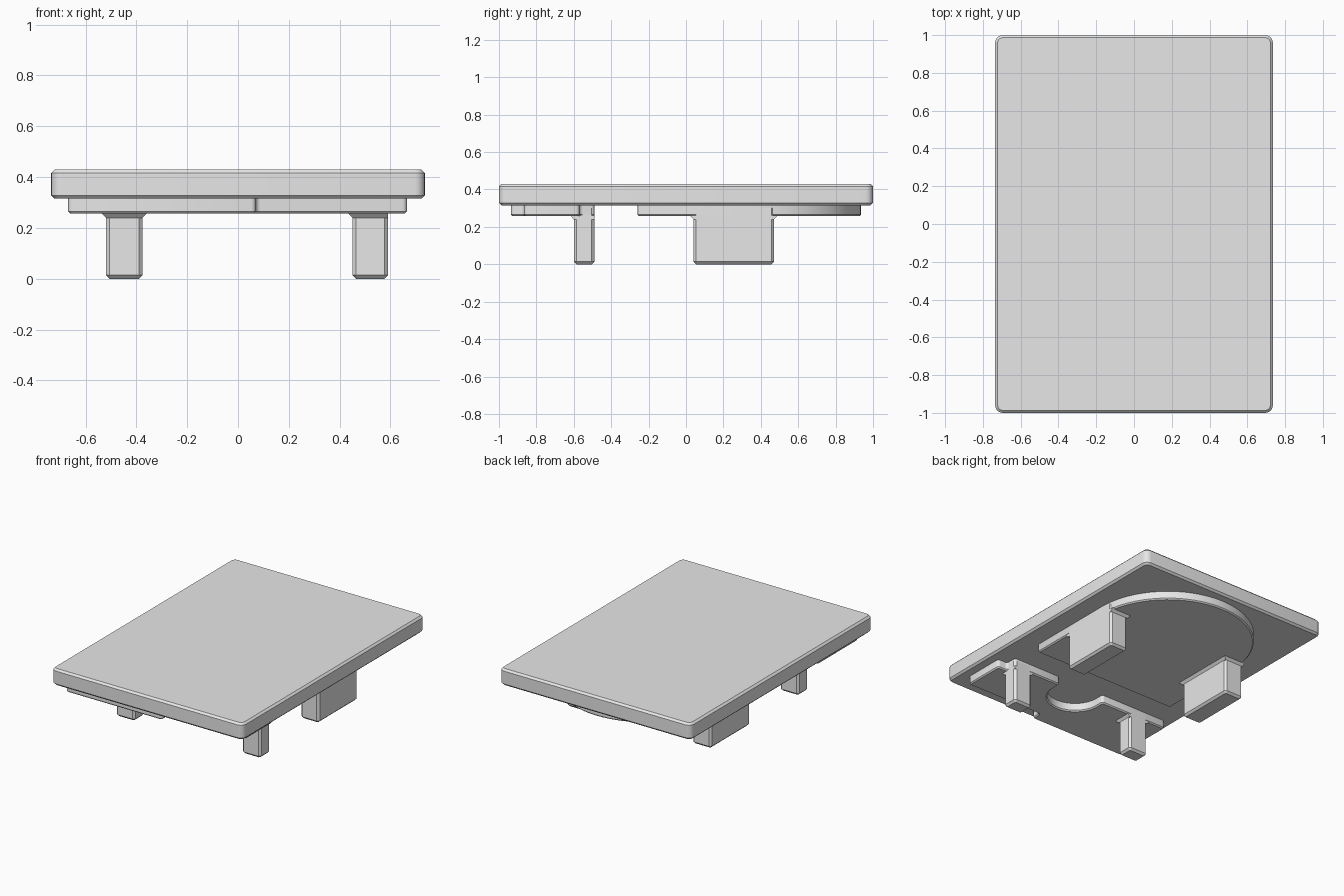
import bpy
import bmesh
from math import sin, cos, pi, radians

cube = bpy.data.objects.get("Cube")
if cube:
    bpy.data.objects.remove(cube, do_unlink=True)

grey = bpy.data.materials.new("plain grey")
grey.use_nodes = True
grey.diffuse_color = (0.8, 0.8, 0.8, 1)
grey.node_tree.nodes["Principled BSDF"].inputs["Base Color"].default_value = grey.diffuse_color


def finish(name, bm):
    bmesh.ops.recalc_face_normals(bm, faces=bm.faces)
    mesh = bpy.data.meshes.new(name)
    bm.to_mesh(mesh)
    bm.free()
    obj = bpy.data.objects.new(name, mesh)
    mesh.materials.append(grey)
    bpy.context.collection.objects.link(obj)
    bpy.ops.object.select_all(action="DESELECT")
    obj.select_set(True)
    bpy.context.view_layer.objects.active = obj
    bpy.ops.object.shade_smooth_by_angle(angle=radians(31))
    return obj


def prism(name, outline, z0, z1, corner, segments, chamfer, chamfer_top=False):
    """Extrude an outline, round its sharp upright corners, chamfer its rims."""
    bm = bmesh.new()
    base = bm.faces.new([bm.verts.new((x, y, z0)) for x, y in outline])
    side = bmesh.ops.extrude_face_region(bm, geom=[base])["geom"]
    for v in side:
        if isinstance(v, bmesh.types.BMVert):
            v.co.z = z1
    bmesh.ops.recalc_face_normals(bm, faces=bm.faces)
    upright = [e for e in bm.edges
               if abs(e.verts[0].co.z - e.verts[1].co.z) > 0.01
               and e.calc_face_angle() > radians(35)]
    bmesh.ops.bevel(bm, geom=upright, offset=corner, segments=segments,
                    profile=0.5, affect="EDGES")
    levels = [z0, z1] if chamfer_top else [z0]
    rim = [e for e in bm.edges
           if any(all(abs(v.co.z - z) < 1e-4 for v in e.verts) for z in levels)]
    bmesh.ops.bevel(bm, geom=rim, offset=chamfer, segments=1, affect="EDGES")
    return finish(name, bm)


def rectangle(x0, x1, y0, y1):
    return [(x0, y0), (x1, y0), (x1, y1), (x0, y1)]


def arc(cx, cy, r, start, end, steps):
    return [(cx + r * cos(start + (end - start) * i / steps),
             cy + r * sin(start + (end - start) * i / steps))
            for i in range(steps + 1)]


def leg(name, x0, x1, y0, y1, flare):
    """Chamfered block with a sloped collar under the plate."""
    prism(name, rectangle(x0, x1, y0, y1), 0, 0.3, 0.014, 1, 0.014)
    left, right, front, back = (0.02 * f for f in flare)
    bm = bmesh.new()
    rings = []
    for z, k in ((0.24, 0), (0.262, 1)):
        corners = rectangle(x0 - left * k, x1 + right * k, y0 - front * k, y1 + back * k)
        rings.append([bm.verts.new((x, y, z)) for x, y in corners])
    low, high = rings
    bm.faces.new(low)
    bm.faces.new(high)
    for i in range(4):
        j = (i + 1) % 4
        bm.faces.new((low[i], low[j], high[j], high[i]))
    finish(name + "_collar", bm)


CX = 0.035          # centre line of the underside parts
PLATE_Z = 0.257

# Main slab
prism("top_slab", rectangle(-0.735, 0.735, -1, 1), 0.315, 0.43, 0.04, 5, 0.013, True)

# Rear plate with a rounded back
prism("rear_plate",
      [(CX - 0.555, -0.26), (CX + 0.555, -0.26)] + arc(CX, 0.38, 0.555, 0, pi, 48),
      PLATE_Z, 0.33, 0.01, 2, 0.008)

# Front plate with a stepped front and a round notch at the back
prism("front_plate",
      [(-0.668, -0.935), (0.07, -0.935), (0.07, -0.865), (0.665, -0.865),
       (0.665, -0.57), (0.59, -0.57), (0.59, -0.49), (CX + 0.18, -0.49)]
      + arc(CX, -0.55, 0.18, 0, -pi, 28)
      + [(CX - 0.18, -0.49), (-0.668, -0.49)],
      PLATE_Z, 0.33, 0.018, 3, 0.008)

# Legs: collars are left off where a leg is flush with its plate
leg("rear_left_leg", 0.45, 0.59, 0.04, 0.47, (1, 0, 1, 1))
leg("rear_right_leg", -0.52, -0.375, 0.04, 0.47, (0, 1, 1, 1))
leg("front_left_leg", 0.45, 0.59, -0.6, -0.49, (1, 0, 1, 0))
leg("front_right_leg", -0.52, -0.375, -0.6, -0.49, (1, 1, 1, 0))
